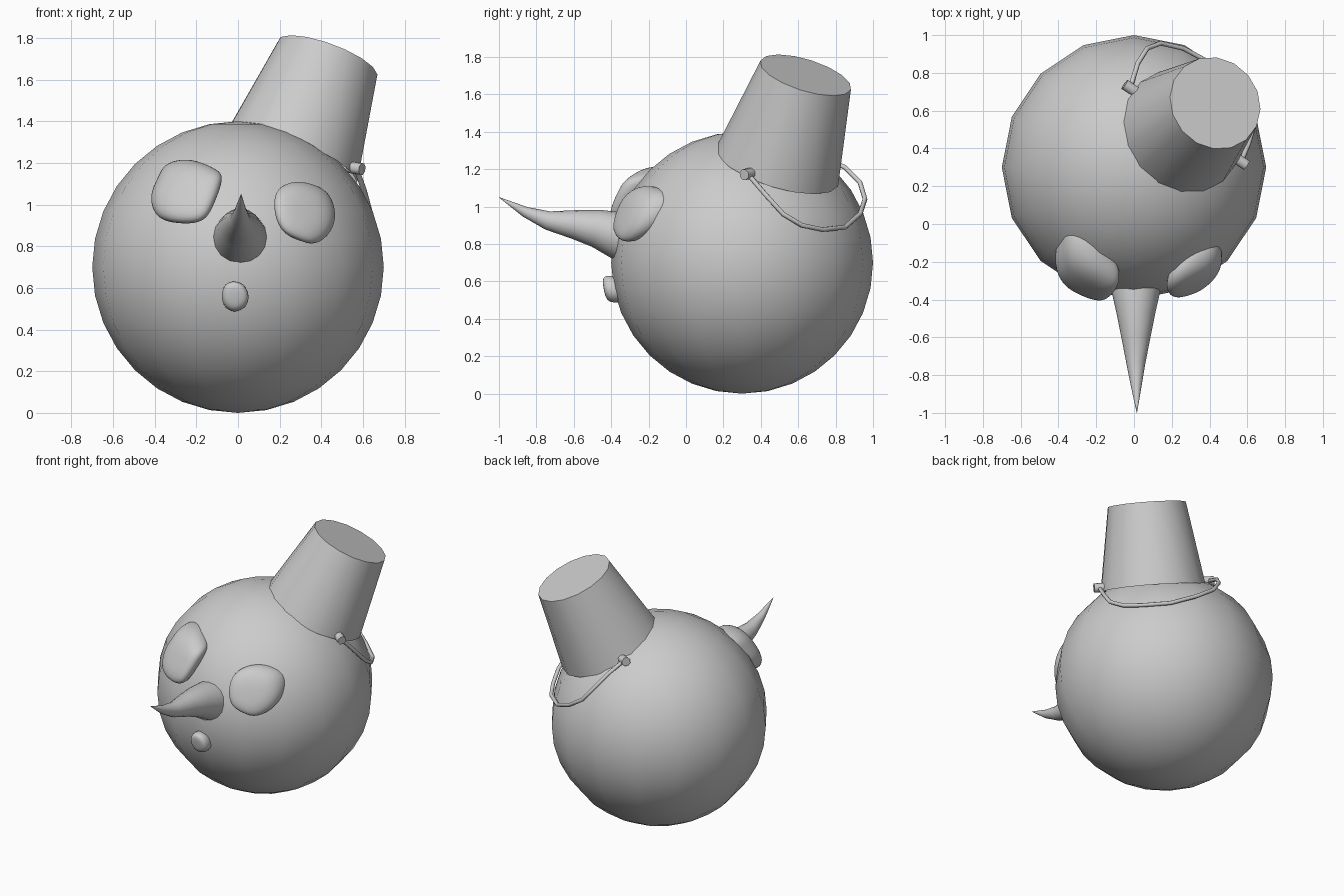
import bpy, bmesh, math
from mathutils import Vector

if "Cube" in bpy.data.objects:
    bpy.data.objects.remove(bpy.data.objects["Cube"])

CENTRE, R = Vector((0, 0.3, 0.7)), 0.7


def finish(name, bm, angle=40, subsurf=0):
    bmesh.ops.recalc_face_normals(bm, faces=bm.faces[:])
    mesh = bpy.data.meshes.new(name)
    bm.to_mesh(mesh)
    bm.free()
    ob = bpy.data.objects.new(name, mesh)
    bpy.context.collection.objects.link(ob)
    if subsurf:
        ob.modifiers.new("round", 'SUBSURF').levels = subsurf
        ob.modifiers["round"].render_levels = subsurf
    bpy.ops.object.select_all(action='DESELECT')
    bpy.context.view_layer.objects.active = ob
    ob.select_set(True)
    bpy.ops.object.shade_smooth_by_angle(angle=math.radians(angle))
    return ob


def skin(bm, rings):
    # join successive vertex rings with quads and cap both ends
    n = len(rings[0])
    for a, b in zip(rings, rings[1:]):
        for i in range(n):
            j = (i + 1) % n
            bm.faces.new((a[i], a[j], b[j], b[i]))
    bm.faces.new(rings[0])
    bm.faces.new(rings[-1])


def tube(name, path, radii, sides, up):
    bm = bmesh.new()
    pts = [Vector(p) for p in path]
    rings = []
    for i, p in enumerate(pts):
        t = (pts[min(i + 1, len(pts) - 1)] - pts[max(i - 1, 0)]).normalized()
        u = t.cross(Vector(up)).normalized()
        v = t.cross(u)
        rings.append([bm.verts.new(p + radii[i] * (u * math.cos(a) + v * math.sin(a)))
                      for a in (2 * math.pi * k / sides for k in range(sides))])
    skin(bm, rings)
    return finish(name, bm, 60)


def lump(name, outline, height):
    # stone pressed onto the ball: outline in front view (x, z), layered outward
    cx = sum(p[0] for p in outline) / len(outline)
    cz = sum(p[1] for p in outline) / len(outline)
    bm = bmesh.new()
    rings = []
    for s, h in ((0.85, -0.05), (1.02, -0.01), (1.05, height * 0.55),
                 (0.86, height), (0.4, height * 1.08)):
        ring = []
        for x, z in outline:
            x, z = cx + s * (x - cx), cz + s * (z - cz)
            y = CENTRE.y - math.sqrt((R + h) ** 2 - x * x - (z - CENTRE.z) ** 2)
            ring.append(bm.verts.new((x, y, z)))
        rings.append(ring)
    skin(bm, rings)
    return finish(name, bm, 180, 2)


# Snowball head
bm = bmesh.new()
bmesh.ops.create_uvsphere(bm, u_segments=16, v_segments=16, radius=R)
bmesh.ops.translate(bm, verts=bm.verts[:], vec=CENTRE)
finish("head", bm)

# Upturned bucket hat, open at the rim
low, top = Vector((0.25, 0.488, 1.215)), Vector((0.43, 0.64, 1.703))
axis = top - low
bm = bmesh.new()
bmesh.ops.create_cone(bm, cap_ends=True, segments=16, radius1=0.342,
                      radius2=0.254, depth=axis.length)
bmesh.ops.delete(bm, geom=[f for f in bm.faces if f.normal.z < -0.9], context='FACES_ONLY')
hat = finish("bucket", bm)
hat.rotation_euler = axis.to_track_quat('Z', 'Y').to_euler()
hat.location = (low + top) / 2

# Handle lugs on opposite sides of the rim
lugs = [Vector((0.567, 0.33, 1.175)), Vector((-0.02, 0.72, 1.27))]
out = (lugs[0] - lugs[1]).normalized()
for name, p, s in (("lug_right", lugs[0], 1), ("lug_left", lugs[1], -1)):
    tube(name, [p - out * s * 0.04, p + out * s * 0.035], [0.03, 0.03], 8, axis)

# Wire handle draped round the back
path = [lugs[0], (0.605, 0.42, 1.07), (0.635, 0.52, 0.96), (0.607, 0.62, 0.9),
        (0.545, 0.73, 0.877), (0.41, 0.85, 0.89), (0.26, 0.93, 0.96),
        (0.14, 0.957, 1.04), (0.07, 0.93, 1.13), (0.02, 0.85, 1.21), lugs[1]]
tube("handle", path, [0.013] * len(path), 8, axis)

# Carrot nose, curving up to the tip
nose = [(0.01, -0.30, 0.833), (0.01, -0.36, 0.845), (0.01, -0.48, 0.884),
        (0.01, -0.60, 0.905), (0.01, -0.74, 0.926), (0.012, -0.86, 0.972),
        (0.015, -1.0, 1.05)]
tube("carrot_nose", nose, [0.132, 0.128, 0.101, 0.077, 0.05, 0.028, 0.001], 16, (1, 0, 0))

# Coal eyes and mouth
lump("left_eye", [(-0.07, 1.13), (-0.10, 1.165), (-0.2, 1.21), (-0.28, 1.215),
                  (-0.355, 1.19), (-0.38, 1.13), (-0.42, 1.05), (-0.405, 0.97),
                  (-0.36, 0.925), (-0.26, 0.91), (-0.16, 0.92), (-0.12, 1.0)], 0.08)
lump("right_eye", [(0.17, 1.0), (0.19, 1.08), (0.28, 1.115), (0.38, 1.09),
                   (0.44, 1.05), (0.47, 0.96), (0.45, 0.87), (0.37, 0.805),
                   (0.3, 0.83), (0.2, 0.87)], 0.06)
lump("mouth", [(-0.08, 0.55), (-0.07, 0.61), (-0.03, 0.635), (0.03, 0.62),
               (0.055, 0.56), (0.04, 0.51), (-0.01, 0.482), (-0.06, 0.5)], 0.05)
